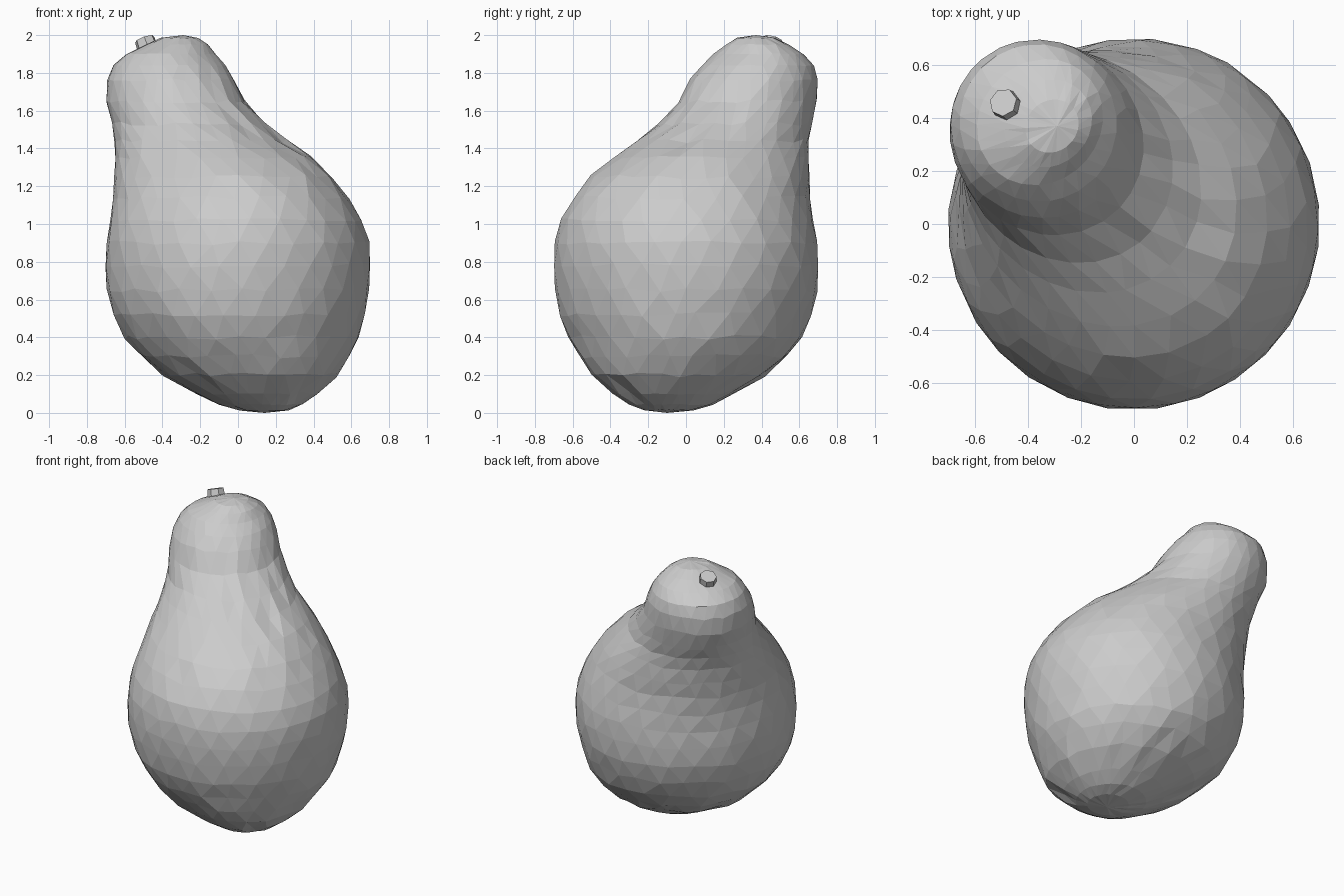
import bpy
import bmesh
import random
from math import cos, sin, pi, sqrt, exp
from mathutils import Vector

random.seed(4)

default_cube = bpy.data.objects.get("Cube")
if default_cube:
    bpy.data.objects.remove(default_cube, do_unlink=True)

# One plain grey for the whole gourd
grey = bpy.data.materials.new("plain_grey")
grey.use_nodes = True
colour = (0.6, 0.6, 0.6, 1.0)
grey.diffuse_color = colour
grey.node_tree.nodes["Principled BSDF"].inputs["Base Color"].default_value = colour

SIDES = 28
LEAN = Vector((-1, 1, 0)).normalized()    # direction the neck leans
ACROSS = Vector((1, 1, 0)).normalized()   # horizontal, square to the lean

# Level slices of the skin: height, centre x, centre y, half width
SLICES = [
    (0.015, 0.14, -0.09, 0.13), (0.045, 0.12, -0.08, 0.22),
    (0.10, 0.10, -0.07, 0.315), (0.20, 0.06, -0.04, 0.455),
    (0.30, 0.035, -0.015, 0.55), (0.40, 0.02, -0.005, 0.615),
    (0.52, 0.005, -0.005, 0.663), (0.65, 0.0, 0.0, 0.69),
    (0.78, 0.0, 0.0, 0.698), (0.90, 0.0, 0.0, 0.69),
    (1.02, -0.01, 0.005, 0.663), (1.14, -0.035, 0.03, 0.62),
    (1.25, -0.075, 0.075, 0.575), (1.35, -0.13, 0.13, 0.515),
    (1.44, -0.20, 0.195, 0.452), (1.53, -0.26, 0.26, 0.405),
    (1.65, -0.33, 0.325, 0.365), (1.76, -0.355, 0.36, 0.335),
    (1.84, -0.362, 0.382, 0.295), (1.90, -0.355, 0.385, 0.237),
    (1.95, -0.325, 0.38, 0.165), (1.985, -0.31, 0.37, 0.10),
]


def finish(bm, name):
    """Turn a bmesh into a flat shaded grey object."""
    bmesh.ops.recalc_face_normals(bm, faces=bm.faces)
    mesh = bpy.data.meshes.new(name)
    bm.to_mesh(mesh)
    bm.free()
    mesh.materials.append(grey)
    obj = bpy.data.objects.new(name, mesh)
    bpy.context.collection.objects.link(obj)
    return obj


def squash_at(z):
    """Width across the lean: round body, narrower neck root, broad crown."""
    crown = 0.05 if z > 1.87 else 0
    return 1.003 + crown - 0.08 * exp(-((z - 1.42) / 0.3) ** 2)


def slice_ring(bm, index, z, cx, cy, half):
    """Near round slice with a little hand-made unevenness."""
    wide = half * squash_at(z)
    long = sqrt(2 * half * half - wide * wide)
    wobble = 0.012 if 0.15 < z < 1.8 else 0.003
    ring = []
    for i in range(SIDES):
        angle = 2 * pi * (i + 0.5 * (index % 2) + random.uniform(-0.18, 0.18)) / SIDES
        # Blossom end swells out on the side away from the lean,
        # and the hollow under the neck is filled out on the lean side
        swell = 1 + 0.08 * max(0, -cos(angle)) ** 6 * exp(-((z - 0.17) / 0.12) ** 2)
        swell += 0.03 * max(0, cos(angle)) ** 6 * exp(-((z - 1.12) / 0.15) ** 2)
        grow = 1.007 * swell * random.uniform(0.998, 1.002)
        offset = LEAN * (cos(angle) * long) + ACROSS * (sin(angle) * wide)
        centre = Vector((cx, cy, z + random.uniform(-wobble, wobble)))
        ring.append(bm.verts.new(centre + offset * grow))
    return ring


# Gourd body and neck: staggered slices joined by triangles
bm = bmesh.new()
rings = [slice_ring(bm, n, *row) for n, row in enumerate(SLICES)]
for n, (low, high) in enumerate(zip(rings, rings[1:])):
    for i in range(SIDES):
        j = (i + 1) % SIDES
        if n % 2 == 0:
            bm.faces.new((low[i], low[j], high[i]))
            bm.faces.new((low[j], high[j], high[i]))
        else:
            bm.faces.new((low[i], high[j], high[i]))
            bm.faces.new((low[i], low[j], high[j]))
bottom = bm.verts.new((0.14, -0.1, 0.0))
top = bm.verts.new((-0.29, 0.37, 2.0))
for i in range(SIDES):
    j = (i + 1) % SIDES
    bm.faces.new((rings[0][j], rings[0][i], bottom))
    bm.faces.new((rings[-1][i], rings[-1][j], top))

# Blossom scar: a small dimple low on the side away from the lean
scar = Vector((0.32, -0.29, 0.1))
dimple = min(bm.verts, key=lambda v: (v.co - scar).length)
dimple.co += LEAN * 0.015 + Vector((0, 0, 0.015))
finish(bm, "gourd_body")

# Stem: short tapered stub leaning with the neck
bm = bmesh.new()
bmesh.ops.create_cone(bm, cap_ends=True, segments=7,
                      radius1=0.064, radius2=0.054, depth=0.14)
base, tip = Vector((-0.45, 0.425, 1.85)), Vector((-0.495, 0.46, 1.98))
stem = finish(bm, "stem")
stem.rotation_mode = "QUATERNION"
stem.rotation_quaternion = (tip - base).to_track_quat("Z", "Y")
stem.location = (base + tip) / 2
